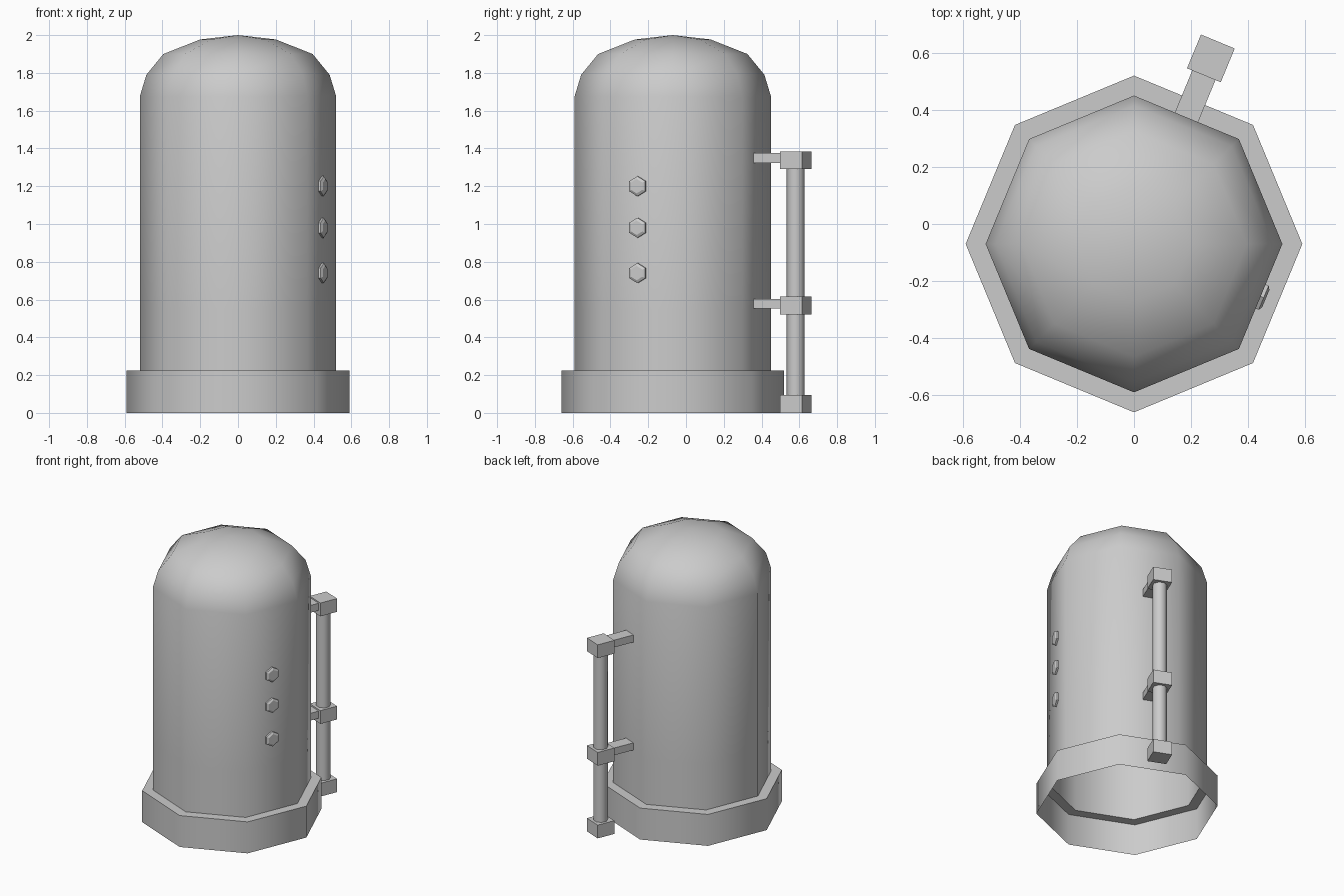
import bpy, bmesh
from math import cos, sin, pi, radians
from mathutils import Matrix, Vector

if "Cube" in bpy.data.objects:
    bpy.data.objects.remove(bpy.data.objects["Cube"])

CENTRE = Vector((0, -0.07, 0))


def finish(bm, name, matrix=Matrix(), angle=60):
    bmesh.ops.recalc_face_normals(bm, faces=bm.faces)
    bm.transform(matrix)
    me = bpy.data.meshes.new(name)
    bm.to_mesh(me)
    bm.free()
    ob = bpy.data.objects.new(name, me)
    bpy.context.collection.objects.link(ob)
    bpy.ops.object.select_all(action='DESELECT')
    ob.select_set(True)
    bpy.context.view_layer.objects.active = ob
    bpy.ops.object.shade_smooth_by_angle(angle=radians(angle))
    return ob


def loft(name, profile, sides, cap_start, cap_end, matrix=Matrix(), turn=0, angle=60):
    """Stack of regular polygons (radius, z); radius 0 makes a pole."""
    bm = bmesh.new()
    rings = []
    for r, z in profile:
        n = sides if r else 1
        rings.append([bm.verts.new((r * cos(turn + 2 * pi * i / sides),
                                    r * sin(turn + 2 * pi * i / sides), z)) for i in range(n)])
    for a, b in zip(rings, rings[1:]):
        for i in range(sides):
            j = (i + 1) % sides
            if len(b) == 1:
                bm.faces.new((a[i], a[j], b[0]))
            else:
                bm.faces.new((a[i], a[j], b[j], b[i]))
    if cap_start:
        bm.faces.new(rings[0][::-1])
    if cap_end:
        bm.faces.new(rings[-1])
    return finish(bm, name, matrix, angle)


def box(name, size, matrix):
    bm = bmesh.new()
    bmesh.ops.create_cube(bm, size=1)
    bmesh.ops.scale(bm, vec=size, verts=bm.verts)
    return finish(bm, name, matrix)


def on_wall(angle, dist, z):
    """Frame on an octagon side: local x points outward."""
    return (Matrix.Translation(CENTRE) @ Matrix.Rotation(radians(angle), 4, 'Z')
            @ Matrix.Translation((dist, 0, z)))


# Domed octagonal tank with stepped base skirt, open underneath
loft("tank_body", [(0.59, 0), (0.59, 0.225), (0.52, 0.225), (0.52, 0.55), (0.52, 1.675),
                   (0.485, 1.79), (0.395, 1.90), (0.20, 1.977), (0, 2.0)],
     8, False, False, Matrix.Translation(CENTRE))

# Upright pipe behind the tank
loft("pipe", [(0.048, 0.03), (0.048, 1.34)], 8, True, True,
     on_wall(67.5, 0.704, 0), pi / 8)

# Square pipe fittings
for i, z in enumerate((0.0475, 0.5675, 1.3375)):
    box(f"pipe_fitting_{i + 1}", (0.128, 0.128, 0.095), on_wall(67.5, 0.704, z))

# Arms joining the pipe to the tank wall
for i, z in enumerate((0.578, 1.35)):
    box(f"pipe_arm_{i + 1}", (0.20, 0.088, 0.052), on_wall(67.5, 0.57, z))

# Hexagonal bolts on the right front side
for i, z in enumerate((0.74, 0.98, 1.20)):
    loft(f"bolt_{i + 1}", [(0.053, -0.01), (0.053, 0.012), (0.038, 0.02)], 6, False, True,
         on_wall(-22.5, 0.48, z) @ Matrix.Rotation(pi / 2, 4, 'Y'), 0, 25)
